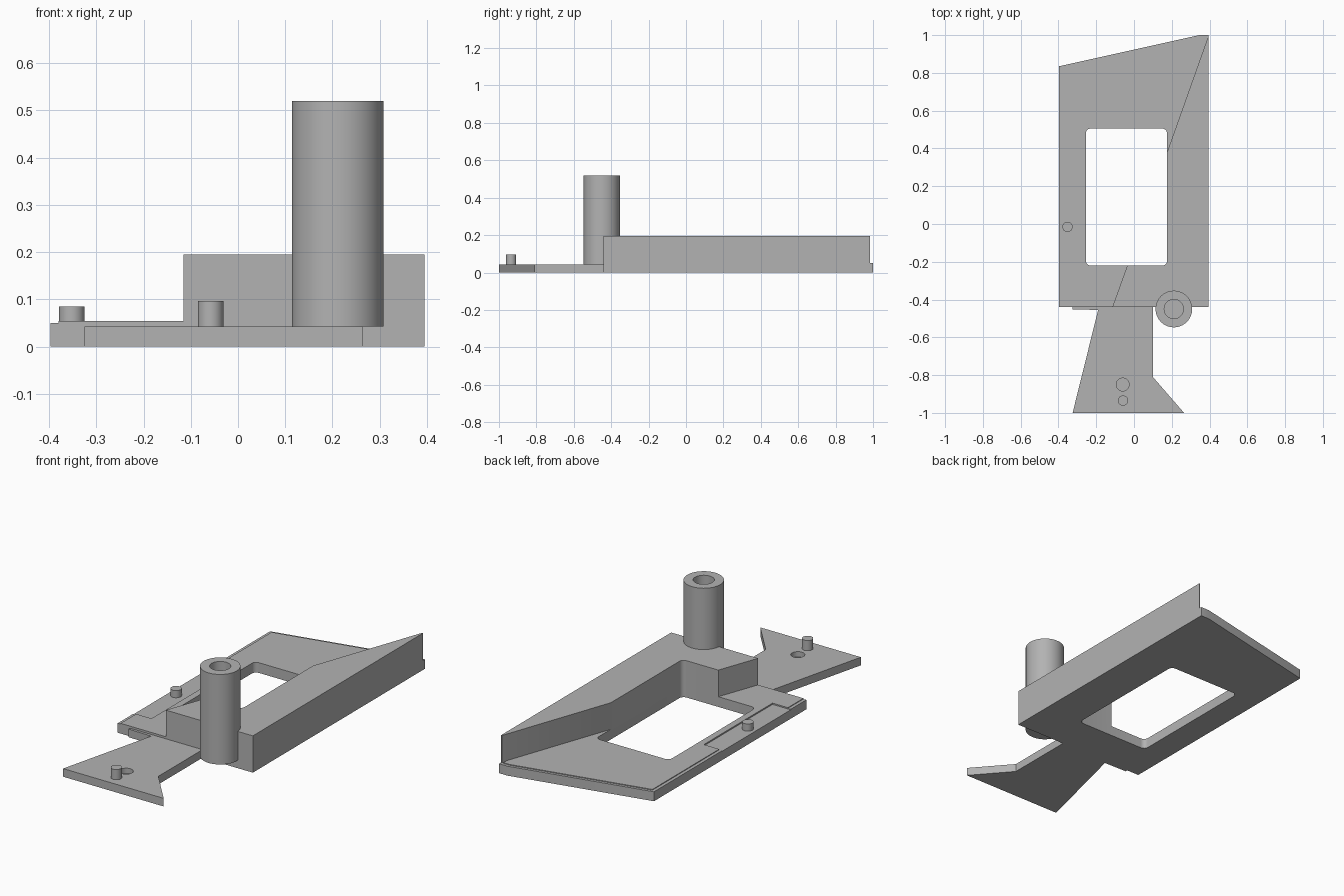
import bpy, bmesh, math

old = bpy.data.objects.get("Cube")
if old:
    bpy.data.objects.remove(old, do_unlink=True)

grey = bpy.data.materials.new("plain_grey")
grey.use_nodes = True
COLOR = (0.45, 0.45, 0.45, 1)
grey.diffuse_color = COLOR
for node in grey.node_tree.nodes:
    if node.type == 'BSDF_PRINCIPLED':
        node.inputs["Base Color"].default_value = COLOR


def prism(name, outline, z0, z1):
    """Extrude a flat outline between two heights."""
    bm = bmesh.new()
    face = bm.faces.new([bm.verts.new((x, y, z0)) for x, y in outline])
    grown = bmesh.ops.extrude_face_region(bm, geom=[face])["geom"]
    for v in grown:
        if isinstance(v, bmesh.types.BMVert):
            v.co.z = z1
    bmesh.ops.recalc_face_normals(bm, faces=bm.faces[:])
    mesh = bpy.data.meshes.new(name)
    bm.to_mesh(mesh)
    bm.free()
    mesh.materials.append(grey)
    obj = bpy.data.objects.new(name, mesh)
    bpy.context.collection.objects.link(obj)
    return obj


def circle(x, y, r, n=48):
    return [(x + r * math.cos(2 * math.pi * i / n),
             y + r * math.sin(2 * math.pi * i / n)) for i in range(n)]


def rectangle(x0, x1, y0, y1, r=0.0, steps=6):
    if not r:
        return [(x0, y0), (x1, y0), (x1, y1), (x0, y1)]
    points = []
    corners = rectangle(x0 + r, x1 - r, y0 + r, y1 - r)
    for k, (cx, cy) in enumerate(corners):
        for i in range(steps + 1):
            a = math.pi * (1 + k / 2 + i / steps / 2)
            points.append((cx + r * math.cos(a), cy + r * math.sin(a)))
    return points


def activate(obj):
    bpy.ops.object.select_all(action='DESELECT')
    obj.select_set(True)
    bpy.context.view_layer.objects.active = obj


def cut(obj, outline, z0, z1):
    """Remove a prism-shaped volume from a part."""
    cutter = prism("cutter", outline, z0, z1)
    cutter.hide_render = True
    mod = obj.modifiers.new("cut", 'BOOLEAN')
    mod.operation = 'DIFFERENCE'
    mod.solver = 'EXACT'
    mod.object = cutter
    activate(obj)
    bpy.ops.object.modifier_apply(modifier=mod.name)
    bpy.data.objects.remove(cutter, do_unlink=True)


window = rectangle(-0.255, 0.175, -0.22, 0.505, 0.025)
recess = rectangle(-0.45, -0.29, -0.31, 0.265)
PLATE = 0.05

# Base plate with slanted back edge, and its thin raised skin
base = prism("base_plate", [(-0.397, -0.44), (0.395, -0.44), (0.395, 1.0),
                            (0.345, 1.0), (-0.397, 0.835)], 0, PLATE)
skin = prism("plate_skin", [(-0.38, -0.44), (0.38, -0.44), (0.38, 0.985),
                            (0.345, 0.985), (-0.38, 0.824)], PLATE - 0.005, 0.054)
cut(base, recess, 0.047, 0.1)
cut(skin, recess, 0.0, 0.1)

# Tall block along the left side, bounded by two slanted walls
block = prism("raised_block", [(-0.115, -0.44), (0.395, -0.44), (0.395, 0.985),
                               (0.39, 0.985), (0.12, 0.225), (0.001, -0.12)],
              PLATE - 0.005, 0.195)

# Rounded window through the whole body
for part in (base, skin, block):
    cut(part, window, -0.1, 0.3)

# Flared tail with a blind hole
tail = prism("tail_plate", [(-0.325, -1.0), (0.265, -1.0), (0.1, -0.81), (0.1, -0.435),
                            (-0.325, -0.435), (-0.325, -0.452), (-0.19, -0.455)], 0, 0.043)
cut(tail, circle(-0.06, -0.85, 0.034, 32), 0.015, 0.1)

# Hollow post and the two small pins
post = prism("post", circle(0.211, -0.45, 0.097, 64), 0.043, 0.52)
cut(post, circle(0.211, -0.45, 0.051), 0.2, 0.6)
tail_pin = prism("tail_pin", circle(-0.058, -0.935, 0.027, 32), 0.03, 0.097)
side_pin = prism("side_pin", circle(-0.352, -0.015, 0.027, 32), 0.03, 0.085)

for part in (base, skin, block, tail, post, tail_pin, side_pin):
    activate(part)
    bpy.ops.object.shade_smooth_by_angle(angle=math.radians(30))
